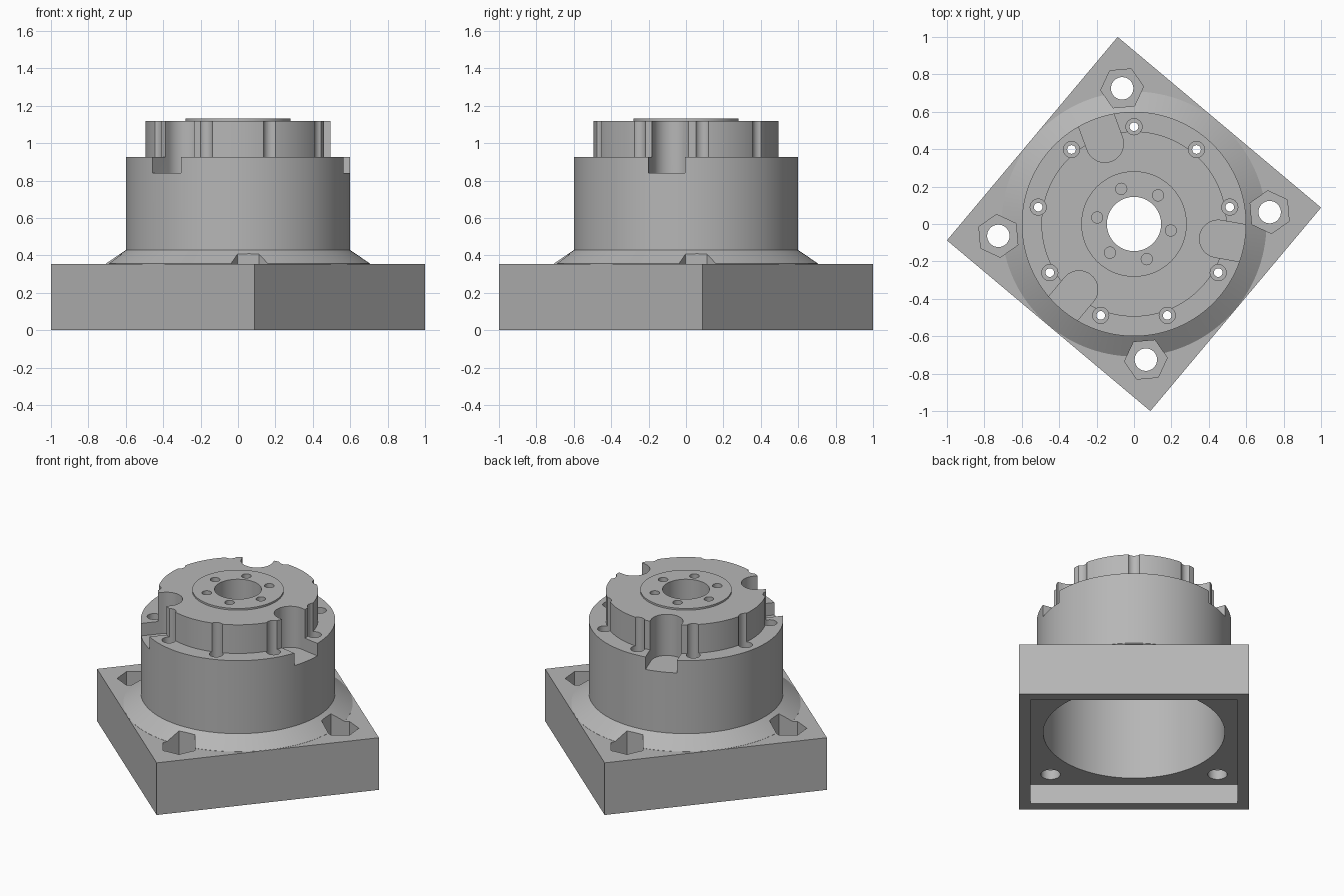
import bpy
import bmesh
from math import cos, sin, pi, radians

if "Cube" in bpy.data.objects:
    bpy.data.objects.remove(bpy.data.objects["Cube"], do_unlink=True)

BASE_TURN = 5
BASE_HALF = 0.71

grey = bpy.data.materials.new("machined grey")
grey.use_nodes = True
grey.diffuse_color = (0.47, 0.47, 0.47, 1)
grey.node_tree.nodes["Principled BSDF"].inputs["Base Color"].default_value = grey.diffuse_color


def polar(radius, degrees):
    return radius * cos(radians(degrees)), radius * sin(radians(degrees))


def prism(bm, outline, z0, z1):
    """Extrude a counter-clockwise outline between two heights."""
    low = [bm.verts.new((x, y, z0)) for x, y in outline]
    high = [bm.verts.new((x, y, z1)) for x, y in outline]
    bm.faces.new(low[::-1])
    bm.faces.new(high)
    n = len(outline)
    for i in range(n):
        j = (i + 1) % n
        bm.faces.new((low[i], low[j], high[j], high[i]))


def turned(bm, profile, centre=(0, 0), sides=96):
    """Turn a bottom-to-top list of (radius, z) into a closed solid."""
    rings = []
    for r, z in profile:
        ring = []
        for i in range(sides):
            x, y = polar(r, 360 * i / sides)
            ring.append(bm.verts.new((centre[0] + x, centre[1] + y, z)))
        rings.append(ring)
    bm.faces.new(rings[0][::-1])
    bm.faces.new(rings[-1])
    for a, b in zip(rings, rings[1:]):
        for i in range(sides):
            j = (i + 1) % sides
            bm.faces.new((a[i], a[j], b[j], b[i]))


def square(half):
    return [polar(half * 2 ** 0.5, BASE_TURN + 90 * k) for k in range(4)]


def finish(name, bm):
    mesh = bpy.data.meshes.new(name)
    bm.to_mesh(mesh)
    bm.free()
    mesh.materials.append(grey)
    ob = bpy.data.objects.new(name, mesh)
    bpy.context.collection.objects.link(ob)
    return ob


def combine(target, tool, operation="DIFFERENCE"):
    tool.hide_render = True
    mod = target.modifiers.new(tool.name, "BOOLEAN")
    mod.operation = operation
    mod.solver = "EXACT"
    mod.object = tool
    bpy.context.view_layer.objects.active = target
    bpy.ops.object.modifier_apply(modifier=mod.name)
    bpy.data.objects.remove(tool, do_unlink=True)


# Square mounting base
bm = bmesh.new()
prism(bm, square(BASE_HALF), 0, 0.355)
housing = finish("gearbox_housing", bm)

# Flared collar, drum, output hub and raised centring ring
bm = bmesh.new()
turned(bm, [(0.708, 0.25), (0.708, 0.356), (0.6, 0.428), (0.6, 0.925),
            (0.495, 0.925), (0.495, 1.12), (0.282, 1.12), (0.282, 1.132)], sides=128)
combine(housing, finish("drum", bm), "UNION")

# Square recess under the base
bm = bmesh.new()
prism(bm, square(0.64), -0.1, 0.135)
combine(housing, finish("base_recess", bm))

# Main bore
bm = bmesh.new()
turned(bm, [(0.56, 0.05), (0.56, 0.75)])
combine(housing, finish("main_bore", bm))

# Centre hole
bm = bmesh.new()
turned(bm, [(0.145, 0.6), (0.145, 1.3)], sides=64)
combine(housing, finish("centre_hole", bm))

# Ring of tapped holes on the raised ring
bm = bmesh.new()
for k in range(6):
    turned(bm, [(0.03, 1.0), (0.03, 1.3)], polar(0.2, 50 + 60 * k), 24)
combine(housing, finish("tapped_holes", bm))

# Stepped bolt holes that flute the hub
bm = bmesh.new()
for k in range(9):
    turned(bm, [(0.023, 0.6), (0.023, 0.88), (0.043, 0.88), (0.043, 1.3)],
           polar(0.52, 90 + 40 * k), 32)
combine(housing, finish("bolt_holes", bm))

# Round-ended slots open to the rim
bm = bmesh.new()
for k in range(3):
    turn = 110 + 120 * k
    cx, cy = polar(0.457, turn)
    outline = [polar(0.1, turn + 90 + 180 * i / 24) for i in range(25)]
    outline = [(cx + x, cy + y) for x, y in outline]
    dx, dy = polar(0.3, turn)
    first, last = outline[0], outline[-1]
    outline += [(last[0] + dx, last[1] + dy), (first[0] + dx, first[1] + dy)]
    prism(bm, outline, 0.84, 1.3)
combine(housing, finish("rim_slots", bm))

# Hexagonal nut pockets at the corners
bm = bmesh.new()
for k in range(4):
    turn = BASE_TURN + 90 * k
    cx, cy = polar(0.728, turn)
    corners = [polar(0.115, turn + 90 + 60 * i) for i in range(6)]
    prism(bm, [(cx + x, cy + y) for x, y in corners], 0.2, 0.6)
combine(housing, finish("nut_pockets", bm))

# Corner mounting holes
bm = bmesh.new()
for k in range(4):
    turned(bm, [(0.06, 0.05), (0.06, 0.5)], polar(0.728, BASE_TURN + 90 * k), 40)
combine(housing, finish("mounting_holes", bm))

# Smooth the turned surfaces, keep machined edges crisp
bpy.ops.object.select_all(action="DESELECT")
housing.select_set(True)
bpy.context.view_layer.objects.active = housing
bpy.ops.object.shade_smooth_by_angle(angle=radians(25))
